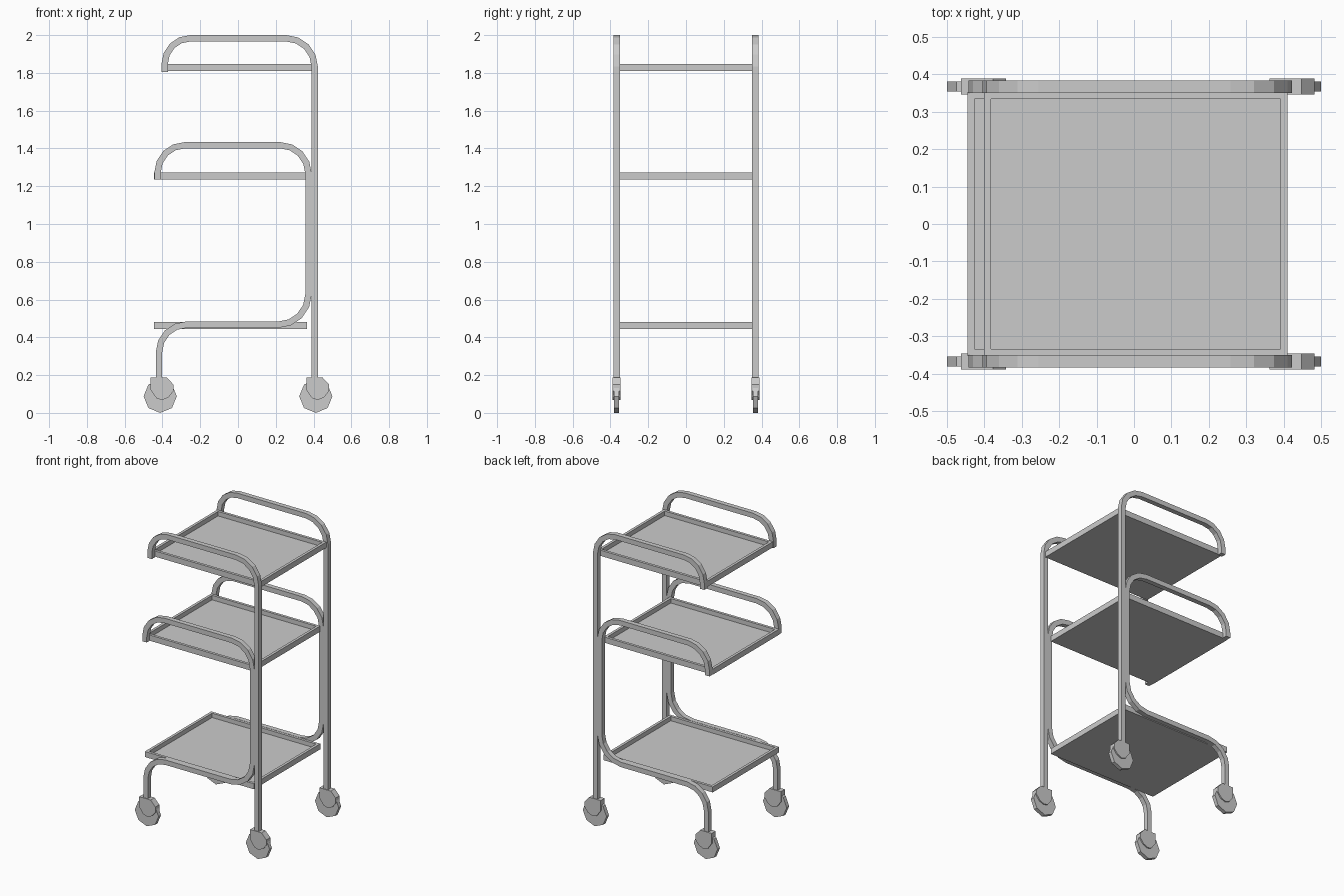
import bpy, bmesh, math
from mathutils import Vector

if "Cube" in bpy.data.objects:
    bpy.data.objects.remove(bpy.data.objects["Cube"])


def make_object(name, bm):
    bmesh.ops.recalc_face_normals(bm, faces=bm.faces)
    mesh = bpy.data.meshes.new(name)
    bm.to_mesh(mesh)
    bm.free()
    obj = bpy.data.objects.new(name, mesh)
    bpy.context.collection.objects.link(obj)
    return obj


def rounded_path(corners, segments=4):
    """Round each (x, z, radius) corner of a path of right angles."""
    pts = [Vector((x, z)) for x, z, r in corners]
    out = []
    for i, p in enumerate(pts):
        r = corners[i][2]
        if r == 0:
            out.append(p)
            continue
        a = (pts[i - 1] - p).normalized() * r
        b = (pts[i + 1] - p).normalized() * r
        for k in range(segments + 1):
            t = k / segments * math.pi / 2
            out.append(p + a * (1 - math.sin(t)) + b * (1 - math.cos(t)))
    return out


def square_tube(name, path, y, half):
    """Sweep a mitred square section along a path in the XZ plane."""
    bm = bmesh.new()
    rings = []
    for i, p in enumerate(path):
        d0 = (p - path[max(i - 1, 0)]).normalized()
        d1 = (path[min(i + 1, len(path) - 1)] - p).normalized()
        t = (d0 + d1).normalized()
        n = Vector((-t.y, t.x))
        d = d0 if d0.length else d1
        n *= half / max(t.dot(d), 0.3)
        rings.append([bm.verts.new((p.x + s * n.x, y + q * half, p.y + s * n.y))
                      for s, q in ((-1, -1), (1, -1), (1, 1), (-1, 1))])
    for a, b in zip(rings, rings[1:]):
        for k in range(4):
            m = (k + 1) % 4
            bm.faces.new((a[k], a[m], b[m], b[k]))
    bm.faces.new(rings[0])
    bm.faces.new(rings[-1])
    return make_object(name, bm)


def prism(name, profile, y, half):
    """Extrude an XZ profile through the depth."""
    bm = bmesh.new()
    face = bm.faces.new([bm.verts.new((x, y - half, z)) for x, z in profile])
    ext = bmesh.ops.extrude_face_region(bm, geom=[face])
    verts = [v for v in ext["geom"] if isinstance(v, bmesh.types.BMVert)]
    bmesh.ops.translate(bm, verts=verts, vec=(0, 2 * half, 0))
    return make_object(name, bm)


def tray(name, x0, x1, z0, z1, half_y=0.352, rim=0.026, floor=0.008):
    """Box with a raised rim around a sunken floor."""
    bm = bmesh.new()
    bmesh.ops.create_cube(bm, size=1)
    for v in bm.verts:
        v.co = ((x0 + x1) / 2 + v.co.x * (x1 - x0), v.co.y * 2 * half_y,
                (z0 + z1) / 2 + v.co.z * (z1 - z0))
    bm.normal_update()
    top = max(bm.faces, key=lambda f: f.calc_center_median().z)
    bmesh.ops.inset_region(bm, faces=[top], thickness=rim)
    ext = bmesh.ops.extrude_face_region(bm, geom=[top])
    verts = [v for v in ext["geom"] if isinstance(v, bmesh.types.BMVert)]
    bmesh.ops.translate(bm, verts=verts, vec=(0, 0, z0 + floor - z1))
    if top.is_valid:
        bmesh.ops.delete(bm, geom=[top], context='FACES_ONLY')
    return make_object(name, bm)


# Three trays
tray("top_tray", -0.40, 0.41, 1.81, 1.848)
tray("middle_tray", -0.445, 0.365, 1.235, 1.273)
tray("bottom_tray", -0.445, 0.365, 0.445, 0.482)

# Bent side tubes: tall rear post with top handle, and the S-shaped inner tube
tall = rounded_path([(-0.388, 1.805, 0), (-0.388, 1.983, 0.135),
                     (0.406, 1.983, 0.15), (0.406, 0.17, 0)])
inner = rounded_path([(-0.426, 1.235, 0), (-0.426, 1.417, 0.145),
                      (0.373, 1.417, 0.15), (0.373, 0.467, 0.16),
                      (-0.418, 0.467, 0.145), (-0.418, 0.17, 0)])

# Caster fork cover, relative to the wheel centre in x
fork = [(-0.05, 0.188), (0.035, 0.188), (0.07, 0.15), (0.07, 0.115),
        (0.045, 0.083), (0.01, 0.068), (-0.02, 0.078), (-0.05, 0.12)]
wheel = [(0.088 * math.cos(k * math.pi / 4), 0.088 + 0.088 * math.sin(k * math.pi / 4))
         for k in range(8)]

for side, y in (("front", -0.367), ("back", 0.367)):
    square_tube(side + "_tall_tube", tall, y, 0.0165)
    square_tube(side + "_inner_tube", inner, y, 0.0165)
    for end, x in (("left", -0.412), ("right", 0.412)):
        prism(f"{side}_{end}_wheel", [(x + a, b) for a, b in wheel], y, 0.013)
        prism(f"{side}_{end}_fork", [(x + a, b) for a, b in fork], y, 0.021)
